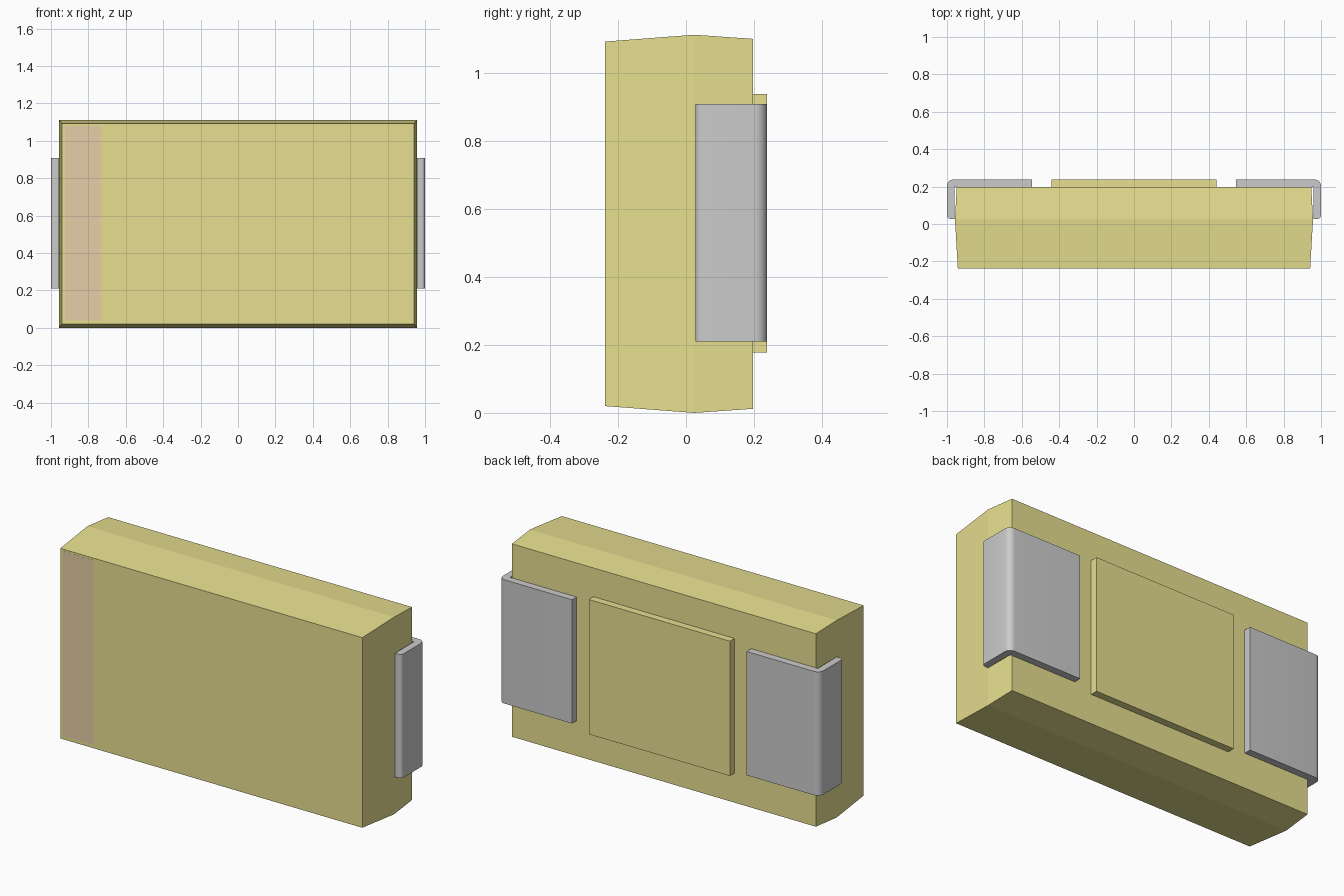
import bpy, bmesh, math

if "Cube" in bpy.data.objects:
    bpy.data.objects.remove(bpy.data.objects["Cube"])

def material(name, rgb):
    m = bpy.data.materials.new(name)
    m.diffuse_color = (*rgb, 1)
    m.use_nodes = True
    m.node_tree.nodes["Principled BSDF"].inputs["Base Color"].default_value = m.diffuse_color
    return m

YELLOW = material("yellow_resin", (0.80, 0.74, 0.28))
BROWN = material("brown_mark", (0.80, 0.61, 0.39))

def loft(name, rings, mat=None):
    """Capped solid through rings that have equal point counts."""
    bm = bmesh.new()
    loops = [[bm.verts.new(p) for p in r] for r in rings]
    n = len(loops[0])
    bm.faces.new(loops[0])
    bm.faces.new(loops[-1])
    for a, b in zip(loops, loops[1:]):
        for i in range(n):
            j = (i + 1) % n
            bm.faces.new((a[i], a[j], b[j], b[i]))
    bmesh.ops.recalc_face_normals(bm, faces=bm.faces)
    me = bpy.data.meshes.new(name)
    bm.to_mesh(me)
    bm.free()
    ob = bpy.data.objects.new(name, me)
    bpy.context.collection.objects.link(ob)
    if mat:
        me.materials.append(mat)
    return ob

def rect(x0, x1, z0, z1, y):
    return [(x0, y, z0), (x1, y, z0), (x1, y, z1), (x0, y, z1)]

def arc(cx, cy, r, a0, a1, n=8):
    return [(cx + r * math.cos(math.radians(a0 + (a1 - a0) * i / n)),
             cy + r * math.sin(math.radians(a0 + (a1 - a0) * i / n)))
            for i in range(n + 1)]

# Moulded body with drafted sides, widest at the parting line
body_sections = [(-0.238, 0.942, 0.020), (0.024, 0.957, 0.0), (0.197, 0.948, 0.012)]
loft("body", [rect(-hx, hx, d, 1.112 - d, y) for y, hx, d in body_sections], YELLOW)

# Raised pad between the terminals
loft("back_pad", [rect(-0.44, 0.44, 0.178, 0.938, y) for y in (0.19, 0.238)], YELLOW)

# Polarity stripe, almost flush with the front
loft("polarity_stripe", [rect(-0.925, -0.735, 0.04, 1.08, y) for y in (-0.2385, -0.237)], BROWN)

# Bent L-shaped terminals, rounded on the outer bend and leg tip
profile = [(0.545, 0.238), (0.545, 0.197), (0.96, 0.197), (0.96, 0.028)]
profile += arc(0.982, 0.046, 0.018, -90, 0, 5)
profile += arc(0.965, 0.203, 0.035, 0, 90)
for side, s in (("left", -1), ("right", 1)):
    ob = loft(side + "_terminal", [[(s * x, y, z) for x, y in profile] for z in (0.21, 0.908)])
    bpy.ops.object.select_all(action='DESELECT')
    ob.select_set(True)
    bpy.context.view_layer.objects.active = ob
    bpy.ops.object.shade_smooth_by_angle(angle=math.radians(30))
